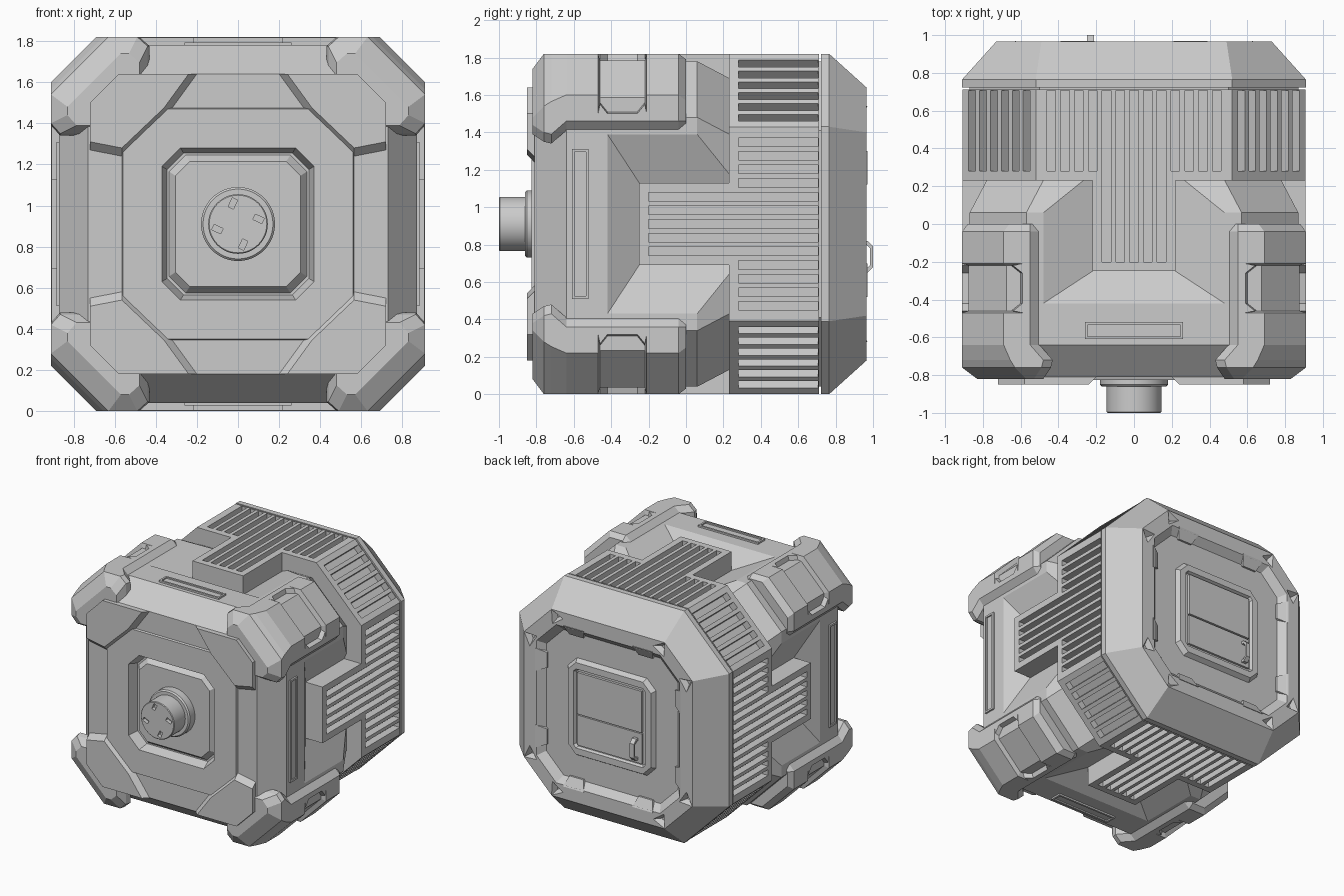
import bpy, bmesh, math
from mathutils import Matrix, Vector

old = bpy.data.objects.get("Cube")
if old:
    bpy.data.objects.remove(old, do_unlink=True)

grey = bpy.data.materials.new("plain_grey")
grey.use_nodes = True
grey.diffuse_color = (0.6, 0.6, 0.6, 1)
grey.node_tree.nodes["Principled BSDF"].inputs["Base Color"].default_value = (0.6, 0.6, 0.6, 1)

LIFT = Matrix.Translation((0, 0, 0.91))      # everything is built round the y axis
TURNS = [Matrix.Rotation(math.radians(90 * k), 4, 'Y') for k in range(4)]
SIDES = ("top", "left", "bottom", "right")


def add_loft(bm, rings, m=Matrix()):
    """Closed skin through rings of equal point count."""
    vs = [[bm.verts.new(m @ Vector(p)) for p in r] for r in rings]
    n = len(vs[0])
    for a, b in zip(vs, vs[1:]):
        for i in range(n):
            bm.faces.new((a[i], a[(i + 1) % n], b[(i + 1) % n], b[i]))
    bm.faces.new(vs[0][::-1])
    bm.faces.new(vs[-1])


def finish(name, bm):
    bmesh.ops.recalc_face_normals(bm, faces=bm.faces)
    bm.transform(LIFT)
    me = bpy.data.meshes.new(name)
    bm.to_mesh(me)
    bm.free()
    me.materials.append(grey)
    ob = bpy.data.objects.new(name, me)
    bpy.context.collection.objects.link(ob)
    return ob


def loft(name, rings, m=Matrix()):
    bm = bmesh.new()
    add_loft(bm, rings, m)
    return finish(name, bm)


def octagon(y, s, c):
    """Chamfered square of half size s and chamfer c."""
    f = s - c
    return [(x, y, z) for x, z in ((s, -f), (s, f), (f, s), (-f, s),
                                   (-s, f), (-s, -f), (-f, -s), (f, -s))]


def circle(y, r, n=48, cx=0, cz=0, a0=0):
    return [(cx + r * math.cos(a0 + math.tau * i / n), y,
             cz + r * math.sin(a0 + math.tau * i / n)) for i in range(n)]


def rect(z, x0, x1, y0, y1):
    return [(x0, y0, z), (x1, y0, z), (x1, y1, z), (x0, y1, z)]


def box(x0, x1, y0, y1, z0, z1):
    return [rect(z0, x0, x1, y0, y1), rect(z1, x0, x1, y0, y1)]


def cut(targets, cutter):
    cutter.hide_render = True
    for ob in targets:
        mod = ob.modifiers.new("cut", 'BOOLEAN')
        mod.operation, mod.solver, mod.object = 'DIFFERENCE', 'EXACT', cutter
        bpy.context.view_layer.objects.active = ob
        bpy.ops.object.modifier_apply(modifier=mod.name)
    bpy.data.objects.remove(cutter, do_unlink=True)


# Main body, with the recessed ring round the front socket
body = loft("body", [octagon(0.25, 0.77, 0.3), octagon(0.06, 0.87, 0.3),
                     octagon(-0.64, 0.87, 0.3), octagon(-0.81, 0.73, 0.14),
                     octagon(-0.81, 0.565, 0.21), octagon(-0.825, 0.56, 0.21),
                     octagon(-0.825, 0.37, 0.09), octagon(-0.75, 0.345, 0.08),
                     octagon(-0.75, 0.335, 0.08), octagon(-0.79, 0.305, 0.07)])
bm = bmesh.new()
for t in TURNS:
    add_loft(bm, [rect(0.76, -0.22, 0.22, -0.25, 0.4),
                  rect(0.90, -0.55, 0.55, -0.466, 0.4)], t)
cut([body], finish("pocket_cutter", bm))

# Vent band and the tongues that run forward from it
vents = [loft("vent_band", [octagon(0.23, 0.908, 0.39), octagon(0.712, 0.908, 0.39),
                            octagon(0.712, 0.87, 0.37), octagon(0.74, 0.87, 0.37)])]
for t, side in zip(TURNS, SIDES):
    vents.append(loft("vent_tongue_" + side, box(-0.22, 0.22, -0.25, 0.235, 0.7, 0.908), t))
bm = bmesh.new()
for t in TURNS:
    for i in range(-6, 7):
        x, front = i * 0.073, -0.2 if abs(i) < 3 else 0.28
        add_loft(bm, box(x - 0.023, x + 0.023, front, 0.706, 0.852, 0.95), t)
    diag = t @ Matrix.Rotation(math.radians(45), 4, 'Y')
    for i in range(6):
        x = (i - 2.5) * 0.082
        add_loft(bm, box(x - 0.026, x + 0.026, 0.28, 0.706, 0.955, 1.05), diag)
cut(vents, finish("slit_cutter", bm))

# Rear cap with a recessed face and small corner dents
cap = loft("rear_cap", [octagon(0.722, 0.91, 0.39), octagon(0.765, 0.91, 0.39),
                        octagon(0.965, 0.73, 0.24), octagon(0.965, 0.62, 0.17),
                        octagon(0.915, 0.57, 0.15)])
bm = bmesh.new()
for x, _, z in octagon(0, 0.675, 0.22):
    a = math.atan2(z, x)
    add_loft(bm, [circle(0.925, 0.02, 3, x, z, a), circle(0.975, 0.075, 3, x, z, a)])
cut([cap], finish("dent_cutter", bm))
for t, side in zip(TURNS, SIDES):
    for s, end in ((-1, "a"), (1, "b")):
        x = s * 0.3
        loft("rear_clip_%s_%s" % (side, end),
             [rect(0.555, x - 0.06, x + 0.06, 0.90, 0.93),
              rect(0.63, x - 0.09, x + 0.09, 0.90, 0.97)], t)

# Rear hatch
loft("hatch_frame", [octagon(0.90, 0.39, 0.08), octagon(0.95, 0.36, 0.07),
                     octagon(0.95, 0.31, 0.02), octagon(0.93, 0.30, 0.02)])
loft("hatch_upper", box(-0.28, 0.28, 0.92, 0.95, -0.04, 0.285))
loft("hatch_lower", box(-0.28, 0.28, 0.92, 0.947, -0.285, -0.05))
clasp = ((0.94, -0.11), (0.965, -0.11), (0.985, -0.13), (0.985, -0.22), (0.965, -0.24),
         (0.94, -0.24), (0.94, -0.26), (0.97, -0.26), (1.0, -0.23), (1.0, -0.12),
         (0.97, -0.09), (0.94, -0.09))
loft("hatch_clasp", [[(x, y, z) for y, z in clasp] for x in (-0.248, -0.212)])


# Corner pads: f is the inner edge, o the outer face, d the corner bevel,
# and a dip of the outer face starts at e to form the tapered channel
def pad(y, f, o=0.91, d=0.69, dip=0.0, e=0.6):
    half = [(0.70, f), (o - 0.045, f), (o, f + 0.05), (o, e - 0.01),
            (o - dip, e), (o - dip, d - 0.4 * dip)]
    return [(a, y, b) for a, b in half] + [(b, y, a) for a, b in reversed(half)]


pad_rings = [pad(-0.82, 0.48, 0.83, 0.57, e=0.55), pad(-0.76, 0.44, 0.91, 0.63),
             pad(-0.72, 0.43, d=0.655), pad(-0.64, 0.5), pad(-0.47, 0.5),
             pad(-0.46, 0.5, dip=0.035, e=0.65), pad(-0.42, 0.5, dip=0.035),
             pad(-0.26, 0.5, dip=0.035), pad(-0.22, 0.5, dip=0.035, e=0.65),
             pad(-0.21, 0.5), pad(-0.04, 0.5), pad(0.0, 0.5, 0.88, 0.66)]
CORNERS = ("upper_left", "lower_left", "lower_right", "upper_right")
for t, corner in zip(TURNS, CORNERS):
    loft("corner_pad_" + corner, pad_rings, t)

# Raised corner plates of the front frame
for sx, sz, corner in ((1, 1, "upper_left"), (1, -1, "lower_left"),
                       (-1, -1, "lower_right"), (-1, 1, "upper_right")):
    rings = []
    for y, g in ((-0.80, 0.05), (-0.85, 0)):
        shape = ((0.72, 0.40 - g), (0.72, 0.59), (0.58, 0.73),
                 (0.24 - g, 0.73), (0.36 - g, 0.565), (0.565, 0.37 - g))
        rings.append([(sx * x, y, sz * z) for x, z in shape])
    loft("front_plate_" + corner, rings)

# Framed slots on the four sides
for t, side, h in zip(TURNS, SIDES, (0.26, 0.40, 0.26, 0.40)):
    loft("side_slot_" + side,
         [rect(0.86, -h, h, -0.61, -0.52), rect(0.883, -h, h, -0.61, -0.52),
          rect(0.883, -h + 0.015, h - 0.015, -0.595, -0.535),
          rect(0.873, -h + 0.015, h - 0.015, -0.595, -0.535)], t)

# Front socket with four slots
socket = loft("front_socket", [circle(-0.77, 0.18), circle(-0.85, 0.18), circle(-0.86, 0.17),
                               circle(-0.86, 0.145), circle(-0.995, 0.145), circle(-1.0, 0.14)])
bm = bmesh.new()
for k in range(4):
    spot = TURNS[k] @ Matrix.Translation((-0.025, -1.0, 0.1)) @ Matrix.Rotation(
        math.radians(25), 4, 'Y')
    add_loft(bm, box(-0.014, 0.014, -0.03, 0.03, -0.024, 0.024), spot)
cut([socket], finish("socket_cutter", bm))
bpy.ops.object.select_all(action='DESELECT')
socket.select_set(True)
bpy.context.view_layer.objects.active = socket
bpy.ops.object.shade_smooth_by_angle(angle=math.radians(30))
